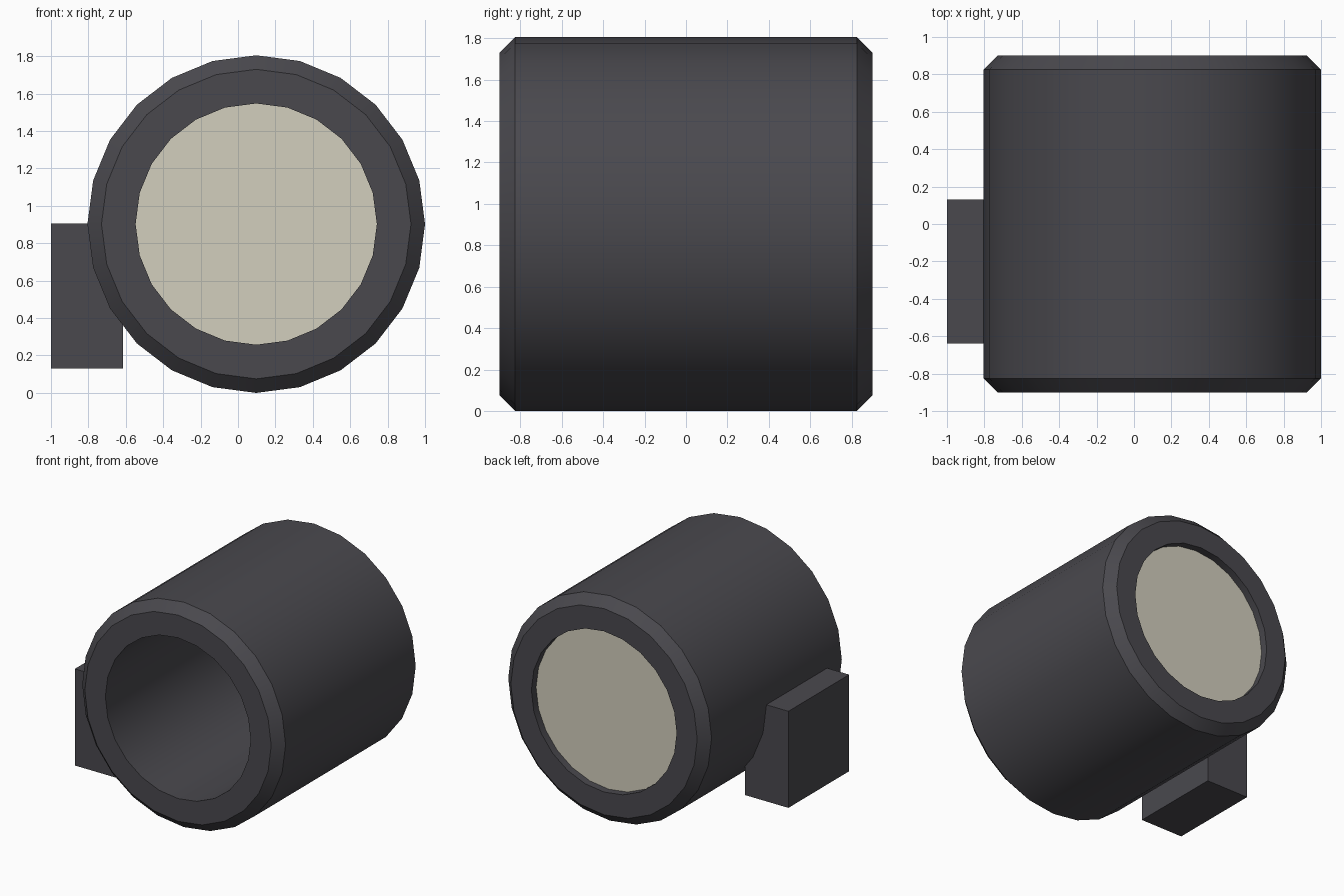
import bpy, bmesh, math
from mathutils import Vector, Matrix

cube = bpy.data.objects.get("Cube")
if cube:
    bpy.data.objects.remove(cube, do_unlink=True)

SIDES = 24
CENTRE = Vector((0.0975, 0, 0.9025))
OUTER, INNER, HALF, CHAMFER = 0.9025, 0.645, 0.9, 0.075


def material(name, rgb):
    mat = bpy.data.materials.new(name)
    mat.use_nodes = True
    mat.diffuse_color = (*rgb, 1)
    mat.node_tree.nodes["Principled BSDF"].inputs["Base Color"].default_value = (*rgb, 1)
    return mat


def add_part(name, bm, mat, smooth=False):
    mesh = bpy.data.meshes.new(name)
    bm.to_mesh(mesh)
    bm.free()
    mesh.materials.append(mat)
    obj = bpy.data.objects.new(name, mesh)
    bpy.context.collection.objects.link(obj)
    if smooth:
        bpy.ops.object.select_all(action="DESELECT")
        obj.select_set(True)
        bpy.context.view_layer.objects.active = obj
        bpy.ops.object.shade_smooth_by_angle(angle=math.radians(30))
    return obj


dark = material("dark grey", (0.068, 0.066, 0.076))
cream = material("pale cream", (0.65, 0.62, 0.51))

# Hollow tube with chamfered outer rims, lathed around the y axis
profile = [(INNER, -HALF), (OUTER - CHAMFER, -HALF), (OUTER, CHAMFER - HALF),
           (OUTER, HALF - CHAMFER), (OUTER - CHAMFER, HALF), (INNER, HALF)]
bm = bmesh.new()
rings = []
for i in range(SIDES):
    a = math.tau * i / SIDES
    rings.append([bm.verts.new(CENTRE + Vector((r * math.cos(a), y, r * math.sin(a))))
                  for r, y in profile])
for i, ring in enumerate(rings):
    following = rings[(i + 1) % SIDES]
    for j in range(len(profile)):
        k = (j + 1) % len(profile)
        bm.faces.new((ring[j], ring[k], following[k], following[j]))
bmesh.ops.recalc_face_normals(bm, faces=bm.faces)
add_part("tube", bm, dark, smooth=True)

# Flat lens set just inside the back opening
bm = bmesh.new()
bmesh.ops.create_circle(
    bm, cap_ends=True, segments=SIDES, radius=INNER,
    matrix=Matrix.Translation(CENTRE + Vector((0, HALF - 0.06, 0)))
    @ Matrix.Rotation(math.radians(-90), 4, "X"))
add_part("lens", bm, cream)

# Block on the lower right side
low, high = Vector((-1, -0.64, 0.13)), Vector((-0.615, 0.13, 0.905))
bm = bmesh.new()
bmesh.ops.create_cube(bm, size=1, matrix=Matrix.Translation((low + high) / 2)
                      @ Matrix.Diagonal((high - low).to_4d()))
add_part("side_block", bm, dark)
